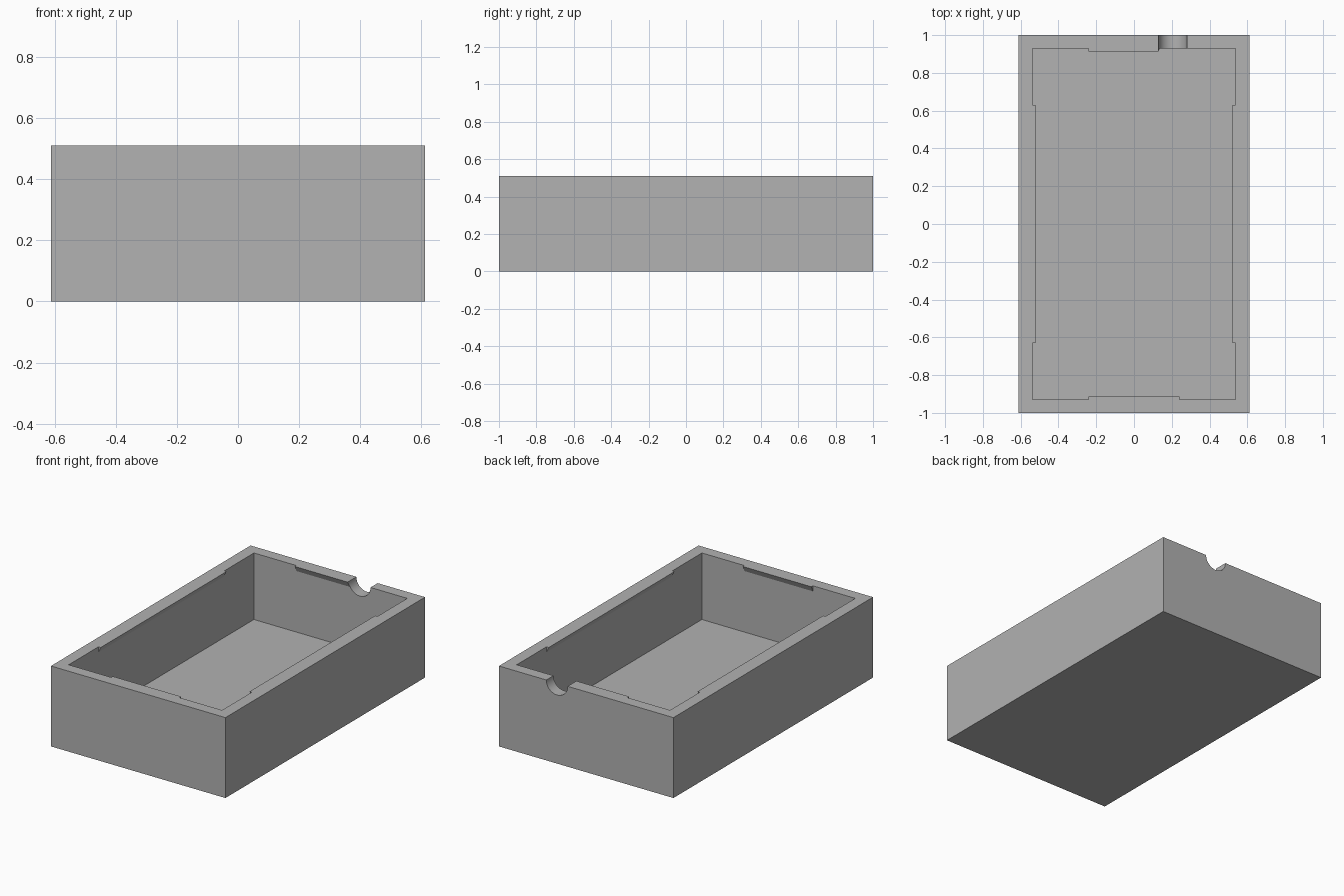
import bpy, bmesh, math
from mathutils import Matrix, Vector

if "Cube" in bpy.data.objects:
    bpy.data.objects.remove(bpy.data.objects["Cube"], do_unlink=True)

W, L, H = 1.224, 2.0, 0.51        # outer size
IX, IY = 0.538, 0.928             # cavity half sizes
FLOOR = 0.088
LIP, LIP_H = 0.016, 0.035         # snap ridge overhang and height
NOTCH_X, NOTCH_R = 0.205, 0.075

grey = bpy.data.materials.new("light grey")
grey.use_nodes = True
colour = (0.445, 0.445, 0.445, 1)
grey.diffuse_color = colour
grey.node_tree.nodes["Principled BSDF"].inputs["Base Color"].default_value = colour


def make_object(name, bm):
    bmesh.ops.recalc_face_normals(bm, faces=bm.faces)
    mesh = bpy.data.meshes.new(name)
    bm.to_mesh(mesh)
    bm.free()
    mesh.materials.append(grey)
    obj = bpy.data.objects.new(name, mesh)
    bpy.context.collection.objects.link(obj)
    return obj


def box(name, size, bottom):
    bm = bmesh.new()
    place = Matrix.Translation((0, 0, bottom + size[2] / 2)) @ Matrix.Diagonal((*size, 1))
    bmesh.ops.create_cube(bm, size=1, matrix=place)
    return make_object(name, bm)


def ridge(name, wall, start, end, angle):
    """Wedge along a wall: flush with the rim, sloping back into the wall."""
    bm = bmesh.new()
    profile = [(wall + 0.03, H), (wall - LIP, H), (wall, H - LIP_H), (wall + 0.03, H - LIP_H)]
    face = bm.faces.new([bm.verts.new((start, y, z)) for y, z in profile])
    ext = bmesh.ops.extrude_face_region(bm, geom=[face])
    moved = [v for v in ext["geom"] if isinstance(v, bmesh.types.BMVert)]
    bmesh.ops.translate(bm, verts=moved, vec=Vector((end - start, 0, 0)))
    bm.transform(Matrix.Rotation(angle, 4, "Z"))
    return make_object(name, bm)


def combine(body, tool, operation):
    mod = body.modifiers.new(tool.name, "BOOLEAN")
    mod.operation, mod.solver, mod.object = operation, "EXACT", tool
    bpy.context.view_layer.objects.active = body
    bpy.ops.object.modifier_apply(modifier=mod.name)
    bpy.data.objects.remove(tool, do_unlink=True)


# Open tray
tray = box("tray", (W, L, H), 0)
combine(tray, box("cavity_cutter", (2 * IX, 2 * IY, H), FLOOR), "DIFFERENCE")

# Snap ridges under the rim
for name, wall, half, angle in [("back_ridge", IY, 0.24, 0), ("front_ridge", IY, 0.24, math.pi),
                                ("right_ridge", IX, 0.63, math.pi / 2),
                                ("left_ridge", IX, 0.63, -math.pi / 2)]:
    combine(tray, ridge(name, wall, -half, half, angle), "UNION")

# Half-round cable notch in the back wall
bm = bmesh.new()
bmesh.ops.create_cone(bm, cap_ends=True, segments=64, radius1=NOTCH_R, radius2=NOTCH_R, depth=0.3,
                      matrix=Matrix.Translation((NOTCH_X, 1, H)) @ Matrix.Rotation(math.pi / 2, 4, "X"))
combine(tray, make_object("notch_cutter", bm), "DIFFERENCE")

bpy.ops.object.select_all(action="DESELECT")
tray.select_set(True)
bpy.context.view_layer.objects.active = tray
bpy.ops.object.shade_smooth_by_angle(angle=math.radians(20))
